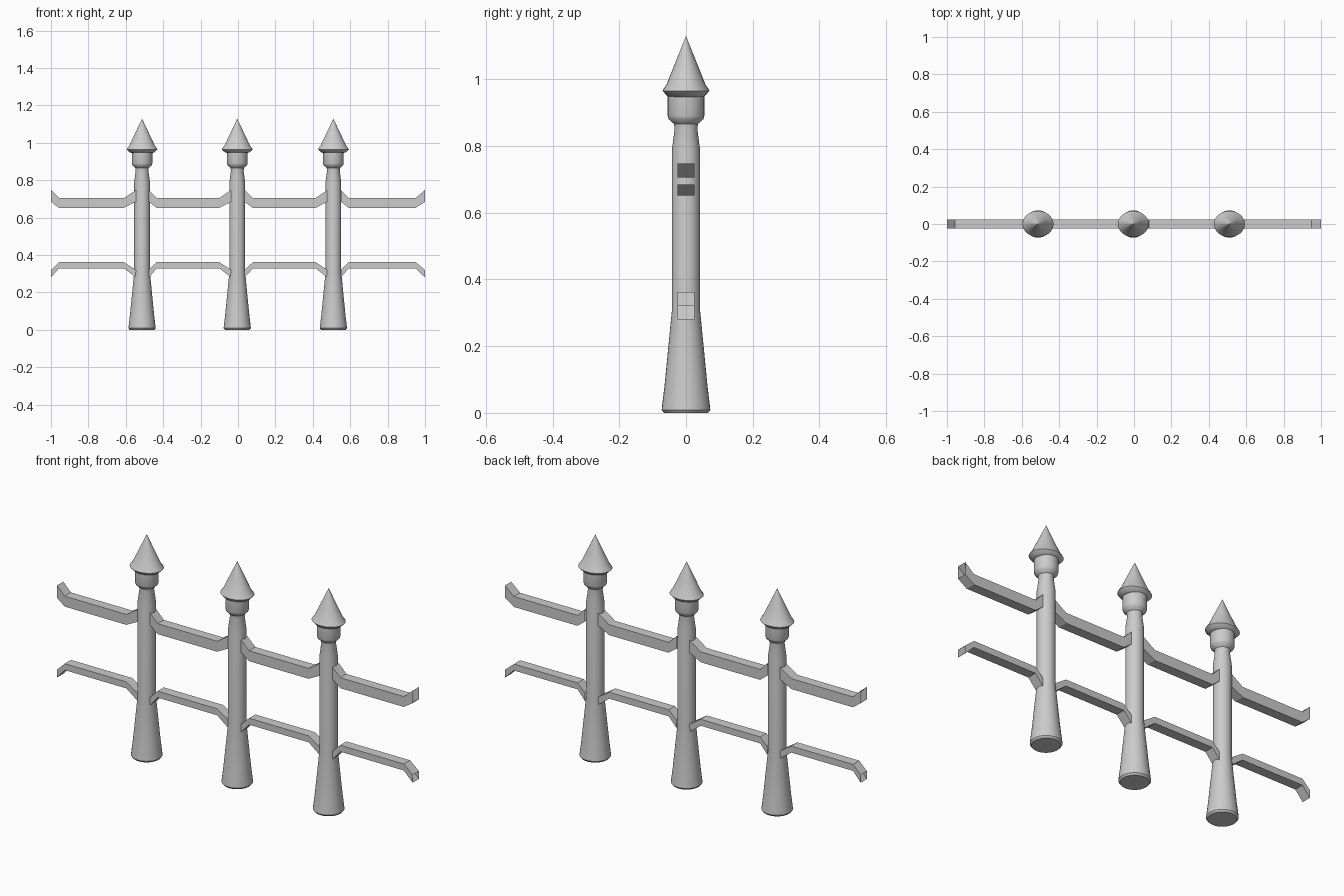
import bpy, bmesh, math

if "Cube" in bpy.data.objects:
    bpy.data.objects.remove(bpy.data.objects["Cube"])

SIDES = 32


def finish(name, bm, smooth=False):
    bmesh.ops.recalc_face_normals(bm, faces=bm.faces)
    mesh = bpy.data.meshes.new(name)
    bm.to_mesh(mesh)
    bm.free()
    ob = bpy.data.objects.new(name, mesh)
    bpy.context.collection.objects.link(ob)
    if smooth:
        bpy.ops.object.select_all(action='DESELECT')
        ob.select_set(True)
        bpy.context.view_layer.objects.active = ob
        bpy.ops.object.shade_smooth_by_angle(angle=math.radians(35))
    return ob


def lathe(name, profile, x, sx=1.0):
    """Turn an (r, z) profile round a vertical axis, closed at both ends."""
    bm = bmesh.new()
    rings = []
    for r, z in profile:
        rings.append([bm.verts.new((x + sx * r * math.cos(2 * math.pi * i / SIDES),
                                    r * math.sin(2 * math.pi * i / SIDES), z))
                      for i in range(SIDES)])
    for a, b in zip(rings, rings[1:]):
        for i in range(SIDES):
            j = (i + 1) % SIDES
            bm.faces.new((a[i], a[j], b[j], b[i]))
    bm.faces.new(rings[0][::-1])
    bm.faces.new(rings[-1])
    return finish(name, bm, True)


def rail(name, xs, end_z, mid_z, half=0.025):
    """Open-ended box bar whose two ends are cranked up or down."""
    bm = bmesh.new()
    rings = []
    for x, (lo, hi) in zip(xs, (end_z, mid_z, mid_z, end_z)):
        rings.append([bm.verts.new((x, y, z)) for y, z in
                      ((-half, lo), (half, lo), (half, hi), (-half, hi))])
    for a, b in zip(rings, rings[1:]):
        for i in range(4):
            j = (i + 1) % 4
            bm.faces.new((a[i], a[j], b[j], b[i]))
    return finish(name, bm)


# posts: flared foot, straight shaft, narrow neck, collar
post = [(0.066, 0), (0.073, 0.009), (0.064, 0.085), (0.042, 0.31), (0.042, 0.79),
        (0.034, 0.85), (0.036, 0.866), (0.052, 0.88), (0.055, 0.89), (0.055, 0.955)]
# pointed caps, slightly wider along x
cap = [(0.046, 0.946), (0.056, 0.949), (0.070, 0.965), (0.067, 0.971),
       (0.058, 0.985), (0.036, 1.04), (0.0005, 1.128)]
for n, x in enumerate((-0.513, -0.004, 0.51), 1):
    lathe(f"post_{n}", post, x)
    lathe(f"post_cap_{n}", cap, x, 1.18)

# rails between posts, upper ends bent up and lower ends bent down
spans = [(-1, -0.957, -0.61, -0.545), (-0.476, -0.435, -0.10, -0.036),
         (0.035, 0.08, 0.415, 0.478), (0.55, 0.592, 0.95, 1)]
for n, xs in enumerate(spans, 1):
    rail(f"upper_rail_{n}", xs, (0.685, 0.748), (0.652, 0.705))
    rail(f"lower_rail_{n}", xs, (0.28, 0.32), (0.329, 0.362))
